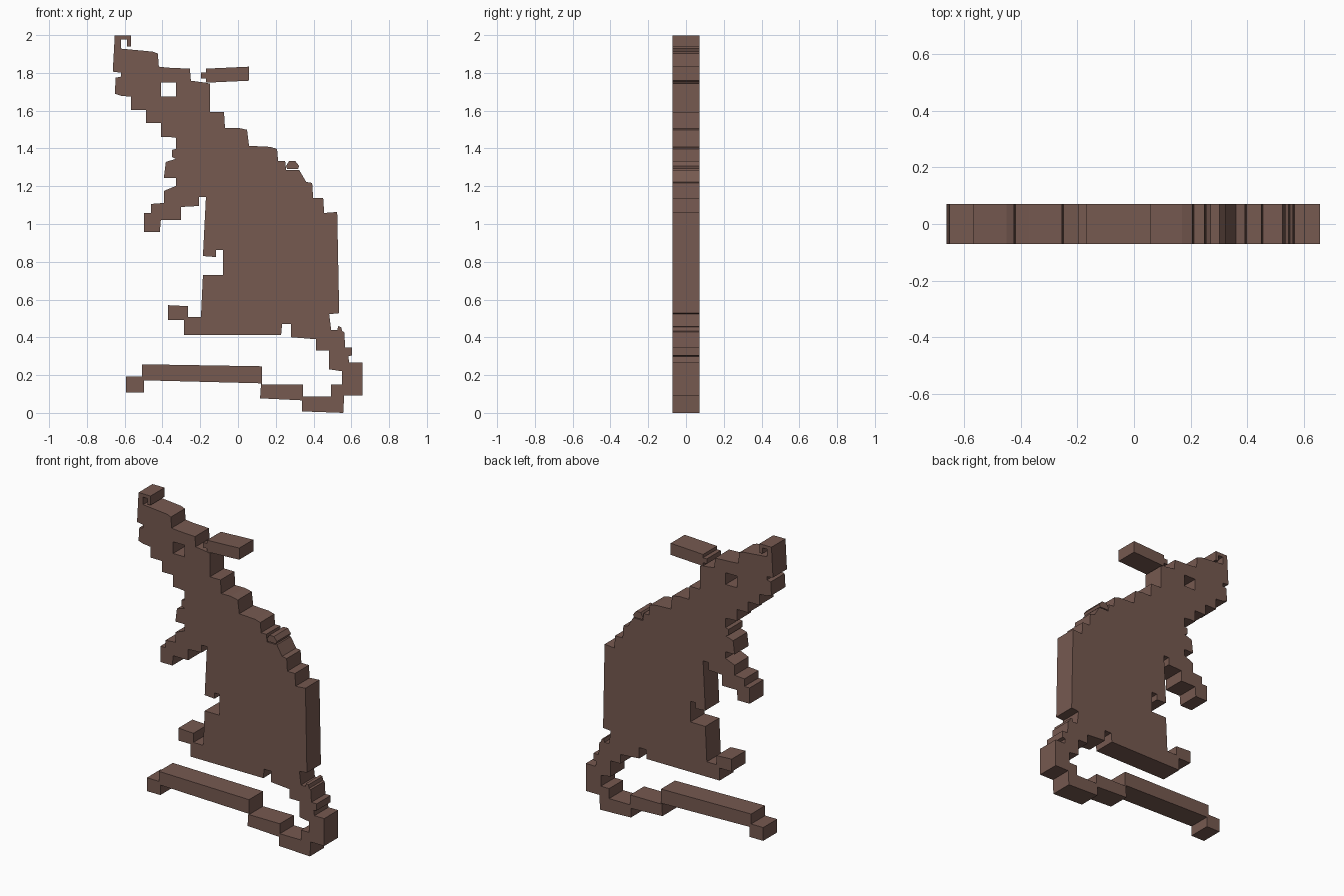
import bpy, bmesh

# Outlines are traced in drawing units (x right, z down) and scaled to the model
UNIT, X0, Z0 = 188.5, 238, 412.5
HALF = 0.0705

fur = bpy.data.materials.new("brown_fur")
fur.diffuse_color = (0.18, 0.10, 0.08, 1)

# Joints where two parts meet: no wall is built there
SEAMS = [frozenset(s) for s in (
    ((168, 52 + 16), (168, 83)),      # muzzle to head, above the eye
    ((168, 97), (168, 137)),          # muzzle to head, below the eye
    ((176, 138), (224, 112)),         # head to torso
    ((329, 314), (316, 339)),         # torso to tail
    ((184, 335), (201, 317)),         # torso to foot
    ((206, 197), (176, 186)),         # torso to arm
)]


def slab(name, pts):
    """Extrude a flat outline along y, leaving the joints open."""
    area = sum(a[0] * b[1] - b[0] * a[1] for a, b in zip(pts, pts[1:] + pts[:1]))
    if area > 0:                      # z points down in drawing units
        pts = pts[::-1]
    bm = bmesh.new()
    rows = [[bm.verts.new(((x - X0) / UNIT, y, (Z0 - z) / UNIT)) for x, z in pts]
            for y in (-HALF, HALF)]
    front, back = rows
    caps = [bm.faces.new(front), bm.faces.new(back[::-1])]
    n = len(pts)
    for i in range(n):
        j = (i + 1) % n
        if frozenset((pts[i], pts[j])) not in SEAMS:
            bm.faces.new((front[j], front[i], back[i], back[j]))
    bm.normal_update()
    bmesh.ops.triangulate(bm, faces=caps)
    mesh = bpy.data.meshes.new(name)
    bm.to_mesh(mesh)
    bm.free()
    mesh.materials.append(fur)
    obj = bpy.data.objects.new(name, mesh)
    bpy.context.collection.objects.link(obj)
    return obj


# Muzzle with nose, mouth slit and the front half of the eye hole
slab("muzzle", [
    (115, 36), (131, 36), (131, 47), (127, 47), (127, 40), (121, 40), (121, 49),
    (153, 52), (158, 54), (159, 67), (168, 68), (168, 83), (161, 83), (161, 97),
    (168, 97), (168, 137), (161, 137), (161, 123), (146, 123), (146, 110),
    (131, 110), (131, 97), (121, 96), (115, 94), (116, 78), (121, 77),
    (121, 73), (113, 72)])

# Head with the back half of the eye hole
slab("head", [
    (168, 68), (190, 69), (191, 81), (206, 83), (210, 84), (210, 112), (224, 112),
    (176, 138), (168, 137), (168, 97), (176, 97), (176, 83), (168, 83)])

# Ear and its small base
slab("ear", [(206, 69), (249, 67), (249, 81), (206, 83)])
slab("ear_base", [(201, 73), (206, 73), (206, 79), (201, 79)])

# Torso with stepped back, belly notch and throat
slab("torso", [
    (176, 138), (224, 112), (225, 128), (238, 128), (247, 130), (249, 146),
    (270, 147), (277, 149), (278, 161), (285, 161), (286, 170), (299, 170),
    (306, 182), (312, 183), (313, 198), (323, 198), (324, 213), (337, 212),
    (339, 313), (329, 314), (316, 339), (291, 337), (291, 324), (282, 324),
    (281, 335), (184, 335), (201, 317), (203, 275), (223, 275), (223, 250),
    (216, 250), (216, 257), (203, 256), (206, 197), (176, 186), (176, 178),
    (164, 178), (166, 162), (176, 159), (172, 157), (172, 150), (176, 149)])

# Fur tuft on the back
slab("back_tuft", [(286, 166), (289, 161), (295, 161), (299, 166), (298, 169), (287, 169)])

# Arm and paw
slab("arm", [
    (206, 197), (199, 197), (199, 206), (181, 207), (181, 220), (161, 220),
    (160, 232), (144, 232), (144, 213), (151, 213), (151, 204), (164, 203),
    (164, 191), (176, 186)])

# Foot
slab("foot", [
    (201, 317), (188, 317), (188, 306), (168, 305), (168, 320), (184, 320), (184, 335)])

# Tail curling under the body
slab("tail", [
    (329, 314), (331, 330), (337, 330), (338, 326), (341, 327), (342, 331),
    (344, 332), (345, 347), (352, 347), (352, 355), (348, 356), (349, 362),
    (362, 362), (362, 395), (344, 395), (343, 412.5), (302, 411), (302, 400),
    (260, 398), (261, 383), (144, 380), (144, 392), (126, 392), (126, 376),
    (142, 376), (142, 364), (262, 366), (262, 384), (303, 384), (303, 396),
    (331, 396), (331, 384), (342, 384), (342, 371), (329, 369), (329, 350),
    (316, 350), (316, 339)])
